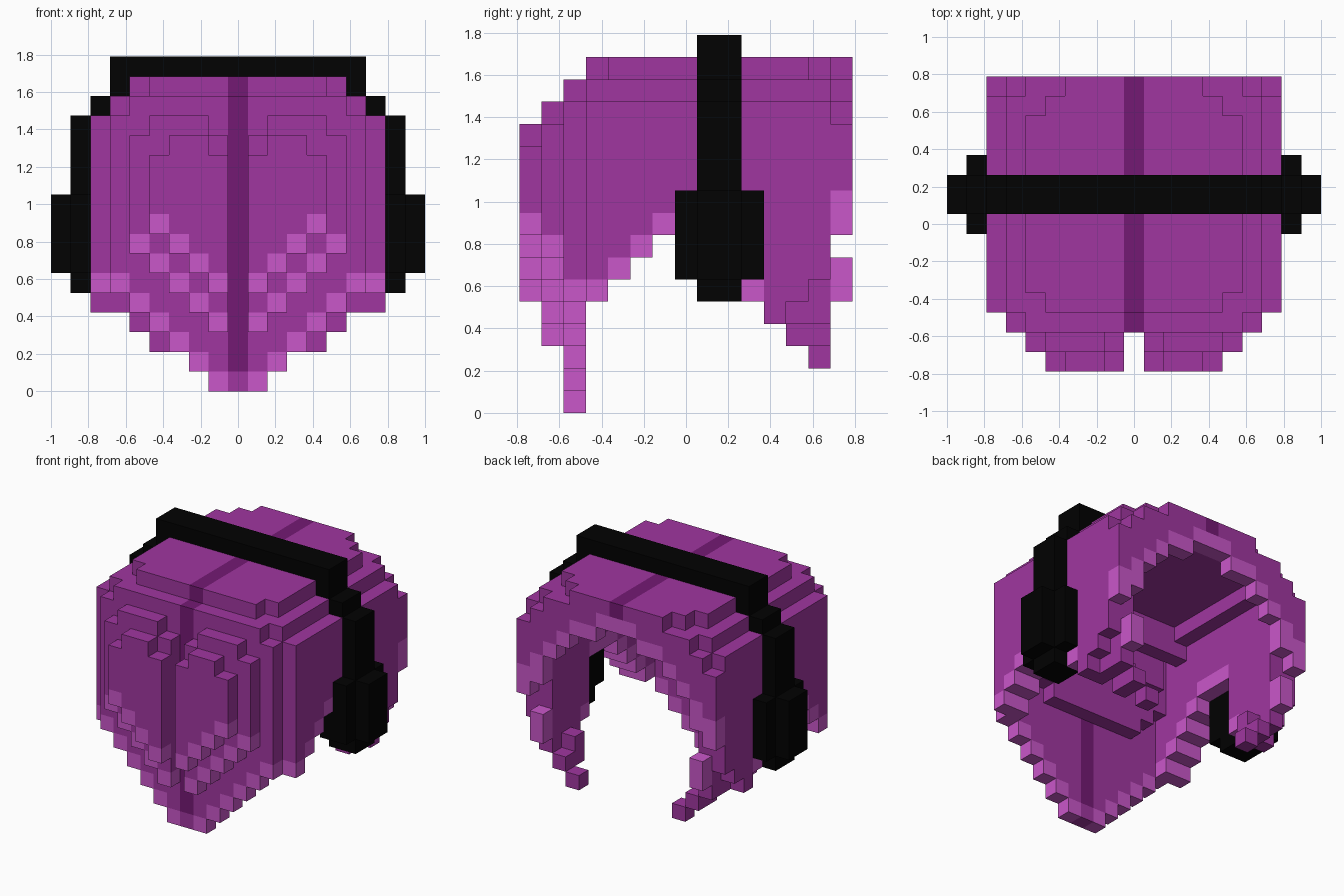
import bpy, bmesh
from mathutils import Vector

if "Cube" in bpy.data.objects:
    bpy.data.objects.remove(bpy.data.objects["Cube"])

U = 2 / 19            # size of one block
PURPLE, LIGHT, DARK, BLACK = range(4)


def make_material(name, rgb):
    m = bpy.data.materials.new(name)
    m.diffuse_color = (*rgb, 1)
    m.use_nodes = True
    m.node_tree.nodes["Principled BSDF"].inputs["Base Color"].default_value = m.diffuse_color
    return m


MATS = [make_material("purple", (0.352, 0.037, 0.352)),
        make_material("light_purple", (0.590, 0.095, 0.590)),
        make_material("dark_purple", (0.174, 0.010, 0.174)),
        make_material("black", (0.0005, 0.0005, 0.0005))]

cells = {}            # (i, j, k) -> (part, colour); i across, j depth, k height


def block(part, col, xs, ys, zs, mirror=True):
    """Fill a box of blocks given inclusive ranges, mirrored across x."""
    for i in range(xs[0], xs[1] + 1):
        for j in range(ys[0], ys[1] + 1):
            for k in range(zs[0], zs[1] + 1):
                cells[i, j, k] = (part, col)
                if mirror:
                    cells[-i, j, k] = (part, col)


def strand(part, i, j, low, high, tip=1):
    """Vertical column with a light tip."""
    block(part, PURPLE, (i, i), (j, j), (low, high))
    block(part, LIGHT, (i, i), (j, j), (low, low + tip - 1))


# Crown: two rounded layers
block("crown", PURPLE, (0, 6), (3, 13), (14, 14))
block("crown", PURPLE, (0, 5), (2, 2), (14, 14))
block("crown", PURPLE, (0, 5), (14, 14), (14, 14))
for j in range(3, 15):
    w = {3: 4, 13: 4, 14: 3}.get(j, 5)
    block("crown", PURPLE, (0, w), (j, j), (15, 15))
block("crown", DARK, (0, 0), (2, 2), (14, 14))
block("crown", DARK, (0, 0), (3, 14), (15, 15))

# Inner layer: thickening inside the panel and under the crown edge
for i, low in enumerate((7, 7, 7, 7, 8, 9)):
    block("inner_layer", PURPLE, (i, i), (3, 3), (low, 13))
block("inner_layer", PURPLE, (0, 4), (4, 4), (10, 13))
block("inner_layer", PURPLE, (0, 5), (5, 5), (12, 13))
block("inner_layer", PURPLE, (5, 5), (4, 12), (13, 13))

# Long pointed panel with a dark centre stripe
for i, low in enumerate((0, 0, 1, 2, 3, 4, 5)):
    strand("long_panel", i, 2, low, 13)
block("long_panel", DARK, (0, 0), (2, 2), (1, 13))
cells[0, 2, 0] = ("long_panel", PURPLE)

# Two raised layers on the panel, split in the middle
for i in range(1, 6):
    strand("middle_layer", i, 1, i + 2, 13 if 2 <= i <= 4 else 12)
for i in range(1, 5):
    strand("outer_layer", i, 0, i + 4, 12 if i in (2, 3) else 11)

# Side walls, arched over the ears
for j in range(3, 14):
    low = {3: 5, 4: 6, 5: 7, 6: 8, 7: 9, 8: 9, 9: 9}.get(j, 5)
    for i in (6, 7):
        start = 6 if (i, j) == (7, 13) else low
        strand("side_wall", i, j, start, 13, 1 if j <= 10 else 0)

# Fringe arch around the face opening
block("fringe", LIGHT, (0, 1), (14, 14), (14, 14))
for i, low in ((2, 13), (3, 13), (4, 12), (5, 11)):
    strand("fringe", i, 14, low, 13)
strand("fringe", 6, 14, 9, 13, 2)
strand("fringe", 7, 14, 8, 12, 2)
block("fringe", LIGHT, (6, 6), (14, 14), (5, 6))

# Curled locks stepping inward under the cheeks
for i, j, k in ((7, 11, 4), (6, 11, 4), (6, 12, 4), (5, 12, 4), (6, 13, 4),
                (5, 12, 3), (5, 13, 3), (4, 13, 2)):
    block("cheek_lock", PURPLE, (i, i), (j, j), (k, k))

# Headband
block("headband", BLACK, (0, 6), (8, 9), (16, 16))
block("headband", BLACK, (6, 6), (8, 9), (15, 15))
block("headband", BLACK, (7, 7), (8, 9), (14, 14))
block("headband", BLACK, (8, 8), (8, 9), (10, 13))

# Ear cups
block("ear_cup", BLACK, (7, 7), (7, 9), (6, 8))
block("ear_cup", BLACK, (7, 8), (8, 9), (5, 5))
block("ear_cup", BLACK, (8, 8), (7, 10), (6, 9))
block("ear_cup", BLACK, (9, 9), (8, 9), (6, 9))

# Corner signs for the quad on each side of a block
SIDES = []
for axis in range(3):
    for s in (1, -1):
        n, a, b = Vector(), Vector(), Vector()
        n[axis], a[(axis + 1) % 3], b[(axis + 2) % 3] = s, 1, s
        SIDES.append((n, [n + a + b, n - a + b, n - a - b, n + a - b]))


def build(part):
    """Mesh the exposed sides of every block in a part."""
    bm = bmesh.new()
    for (i, j, k), (p, col) in cells.items():
        if p != part:
            continue
        c = Vector((i, j - 7, k + 0.5)) * U
        for n, corners in SIDES:
            if (i + int(n.x), j + int(n.y), k + int(n.z)) in cells:
                continue
            f = bm.faces.new([bm.verts.new(c + v * U / 2) for v in corners])
            f.material_index = col
    bmesh.ops.remove_doubles(bm, verts=bm.verts, dist=0.001)
    me = bpy.data.meshes.new(part)
    bm.to_mesh(me)
    bm.free()
    for m in MATS:
        me.materials.append(m)
    bpy.context.collection.objects.link(bpy.data.objects.new(part, me))


for part in sorted({p for p, _ in cells.values()}):
    build(part)
